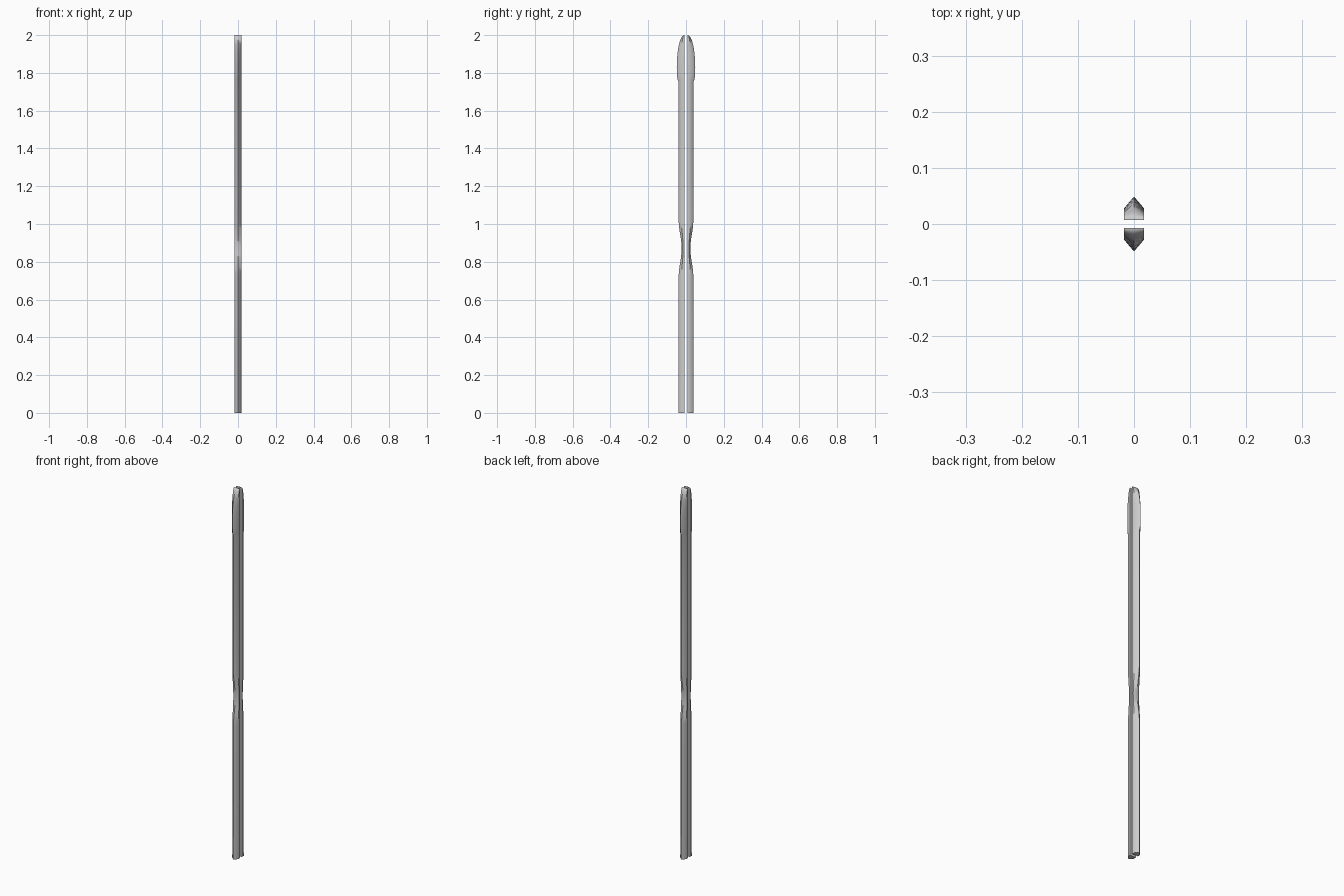
import bpy, bmesh, math

if "Cube" in bpy.data.objects:
    bpy.data.objects.remove(bpy.data.objects["Cube"])

GAP, HALF = 0.0075, 0.0175

# Edge outline: (height, distance of the cutting edge from the centre)
waist = [(0.72 + 0.30 * t / 12,
          0.039 - 0.016 * math.sin(math.pi * t / 12) ** 2) for t in range(13)]
tip = [(1.83 + 0.17 * math.sin(a), GAP + 0.002 + 0.0395 * math.cos(a))
       for a in [math.pi / 2 * i / 10 for i in range(11)]]
outline = [(0, 0.041)] + waist + [(1.755, 0.040), (1.765, 0.045), (1.79, 0.048)] + tip


def blade_half(name, side):
    """Loft a bevelled five-sided section along the blade outline."""
    bm = bmesh.new()
    rings = []
    for z, edge in outline:
        shoulder = GAP + 0.5 * (edge - GAP)
        section = [(-HALF, GAP), (HALF, GAP), (HALF, shoulder),
                   (0, edge), (-HALF, shoulder)]
        rings.append([bm.verts.new((x, side * y, z)) for x, y in section])
    for a, b in zip(rings, rings[1:]):
        for i in range(5):
            j = (i + 1) % 5
            bm.faces.new((a[i], a[j], b[j], b[i]))
    bm.faces.new(rings[0])
    bm.faces.new(rings[-1])
    bmesh.ops.recalc_face_normals(bm, faces=bm.faces)
    mesh = bpy.data.meshes.new(name)
    bm.to_mesh(mesh)
    bm.free()
    obj = bpy.data.objects.new(name, mesh)
    bpy.context.collection.objects.link(obj)
    bpy.ops.object.select_all(action='DESELECT')
    obj.select_set(True)
    bpy.context.view_layer.objects.active = obj
    bpy.ops.object.shade_smooth_by_angle(angle=math.radians(50))


# Two mirrored blade halves with a narrow slot between them
blade_half("blade_half_front", -1)
blade_half("blade_half_back", 1)
